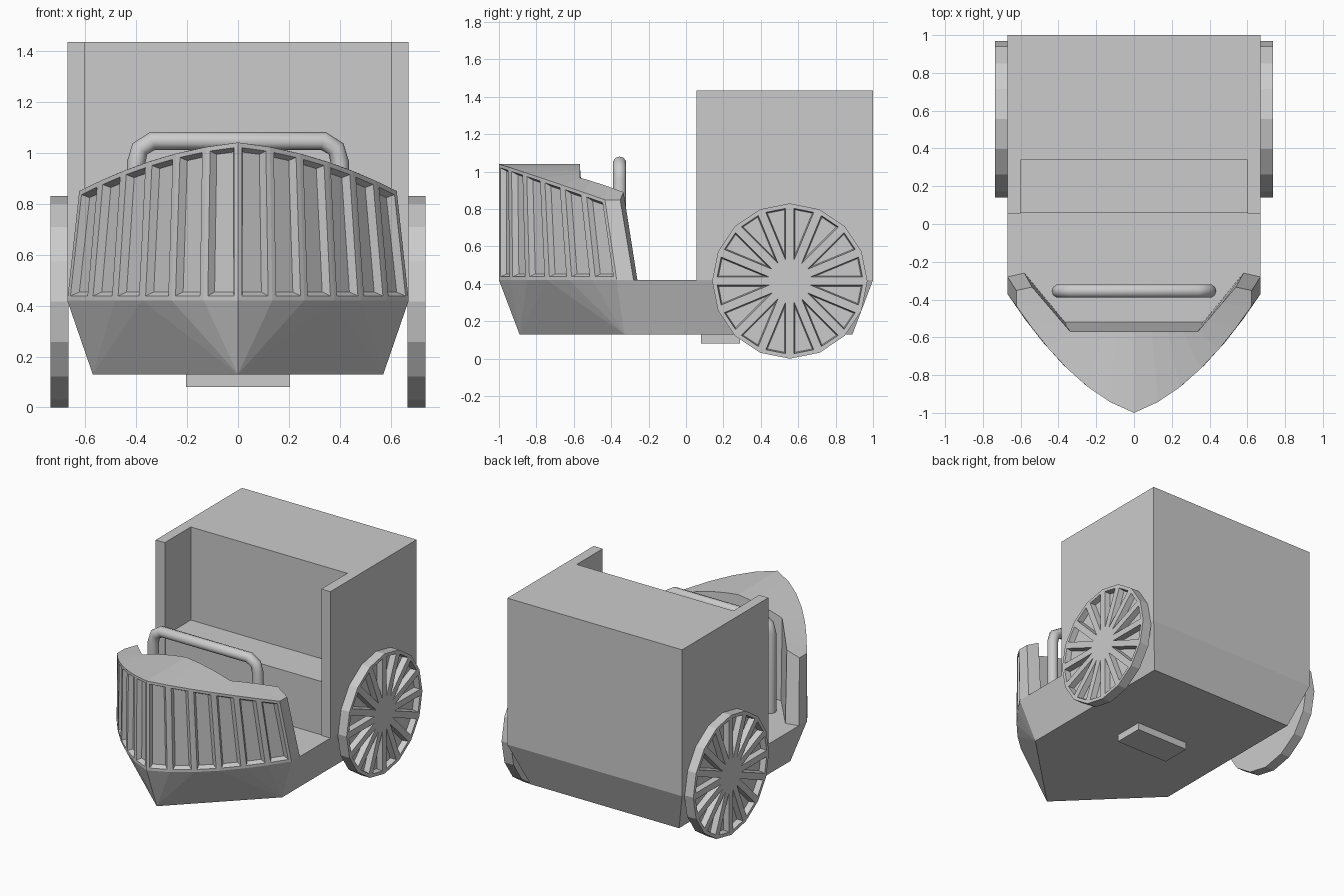
import bpy, bmesh, math
from mathutils import Matrix

cube = bpy.data.objects.get("Cube")
if cube:
    bpy.data.objects.remove(cube, do_unlink=True)

GREY = (0.6, 0.6, 0.6, 1)
grey = bpy.data.materials.new("plain_grey")
grey.use_nodes = True
grey.diffuse_color = GREY
grey.node_tree.nodes["Principled BSDF"].inputs["Base Color"].default_value = GREY


def finish(name, bm):
    bmesh.ops.recalc_face_normals(bm, faces=bm.faces[:])
    mesh = bpy.data.meshes.new(name)
    bm.to_mesh(mesh)
    bm.free()
    obj = bpy.data.objects.new(name, mesh)
    mesh.materials.append(grey)
    bpy.context.collection.objects.link(obj)
    return obj


def prism(name, plan, z0, z1):
    bm = bmesh.new()
    low = [bm.verts.new((x, y, z0)) for x, y in plan]
    high = [bm.verts.new((x, y, z1)) for x, y in plan]
    bm.faces.new(low)
    bm.faces.new(high)
    n = len(plan)
    for i in range(n):
        j = (i + 1) % n
        bm.faces.new((low[i], low[j], high[j], high[i]))
    return finish(name, bm)


def box(name, x, y0, y1, z0, z1):
    return prism(name, [(-x, y0), (x, y0), (x, y1), (-x, y1)], z0, z1)


# Half outline of the bow, from the tip to the rear posts
W, FLOOR = 0.67, 0.42
PANELS = 6
bow = []
for i in range(PANELS + 1):
    t = i / PANELS
    x = W * (1.25 * t - 0.25 * t * t)
    bow.append((x, -1 + 0.35 * x + 0.88 * x * x))
bow.append((W, -0.28))

# Hull: wide at floor level, tapering to the flat bottom
bm = bmesh.new()
for s in (-1, 1):
    for x, y in bow + [(W, 1.0)]:
        bm.verts.new((s * x, y, FLOOR))
    for x, y in ((0, -0.89), (0.57, -0.33), (0.57, 0.89)):
        bm.verts.new((s * x, y, 0.13))
bmesh.ops.remove_doubles(bm, verts=bm.verts[:], dist=0.001)
bmesh.ops.convex_hull(bm, input=bm.verts[:])
bmesh.ops.dissolve_limit(bm, angle_limit=0.01, verts=bm.verts[:], edges=bm.edges[:])
finish("hull", bm)

# Cabin with open-topped seat recess
cabin = [(-W, 1), (-W, 0.055), (-0.6, 0.055), (-0.6, 0.34),
         (0.6, 0.34), (0.6, 0.055), (W, 0.055), (W, 1)]
prism("cabin", cabin, FLOOR, 1.435)
box("seat", 0.6, 0.062, 0.34, FLOOR, 0.79)
box("underside_block", 0.205, 0.08, 0.29, 0.08, 0.13)

# Bow shell: leaning wall with sloping deck and recessed panels
inner_x = [0, 0.1, 0.19, 0.28, 0.365, 0.42, 0.5, 0.58]
inner = [(x, max(-0.52, -0.52 + (x - 0.365) * 1.21)) for x in inner_x]


def lean(x, y):
    x *= 0.93
    return (x, -1 + (y + 1) * 0.9, 1.04 - 0.1 * abs(x) - 0.33 * x * x)


bm = bmesh.new()
rings = []
last = len(bow) - 1
for i in range(-last, last + 1):
    s = -1 if i < 0 else 1
    ox, oy = bow[abs(i)]
    ix, iy = inner[abs(i)]
    ring = [(s * ox, oy, FLOOR), lean(s * ox, oy), lean(s * ix, iy), (s * ix, iy, FLOOR)]
    rings.append([bm.verts.new(p) for p in ring])
panels = []
for k, (a, b) in enumerate(zip(rings, rings[1:])):
    for j in range(4):
        m = (j + 1) % 4
        face = bm.faces.new((a[j], a[m], b[m], b[j]))
        if j == 0 and 0 < k < 2 * last - 1:
            panels.append(face)
bm.faces.new(rings[0])
bm.faces.new(rings[-1])
bmesh.ops.recalc_face_normals(bm, faces=bm.faces[:])
bmesh.ops.inset_individual(bm, faces=panels, thickness=0.018, use_even_offset=True)
bmesh.ops.inset_individual(bm, faces=panels, thickness=0.015, depth=-0.03, use_even_offset=True)
finish("bow_shell", bm)

# Wheels: discs with wedge recesses that leave rim, hub and spokes
for s, side in ((1, "left"), (-1, "right")):
    bm = bmesh.new()
    bmesh.ops.create_cone(bm, cap_ends=True, cap_tris=True, segments=16,
                          radius1=0.415, radius2=0.415, depth=0.07)
    bmesh.ops.recalc_face_normals(bm, faces=bm.faces[:])
    wedges = [f for f in bm.faces if f.normal.z > 0.9]
    bmesh.ops.inset_individual(bm, faces=wedges, thickness=0.022, use_even_offset=True)
    bmesh.ops.inset_individual(bm, faces=wedges, thickness=0.006, depth=-0.04,
                               use_even_offset=True)
    place = (Matrix.Translation((s * 0.7, 0.555, 0.415))
             @ Matrix.Rotation(s * math.pi / 2, 4, "Y"))
    bmesh.ops.transform(bm, matrix=place, verts=bm.verts[:])
    finish(side + "_wheel", bm)

# Lap bar: bent tube standing on the floor
curve = bpy.data.curves.new("lap_bar", "CURVE")
curve.dimensions = "3D"
curve.bevel_depth = 0.036
curve.bevel_resolution = 3
curve.use_fill_caps = True
half = [(0.4, 0.41), (0.4, 0.96), (0.385, 1.015), (0.335, 1.046)]
path = [(-x, z) for x, z in half] + half[::-1]
spline = curve.splines.new("POLY")
spline.points.add(len(path) - 1)
for point, (x, z) in zip(spline.points, path):
    point.co = (x, -0.355, z, 1)
curve.materials.append(grey)
bar = bpy.data.objects.new("lap_bar", curve)
bpy.context.collection.objects.link(bar)
